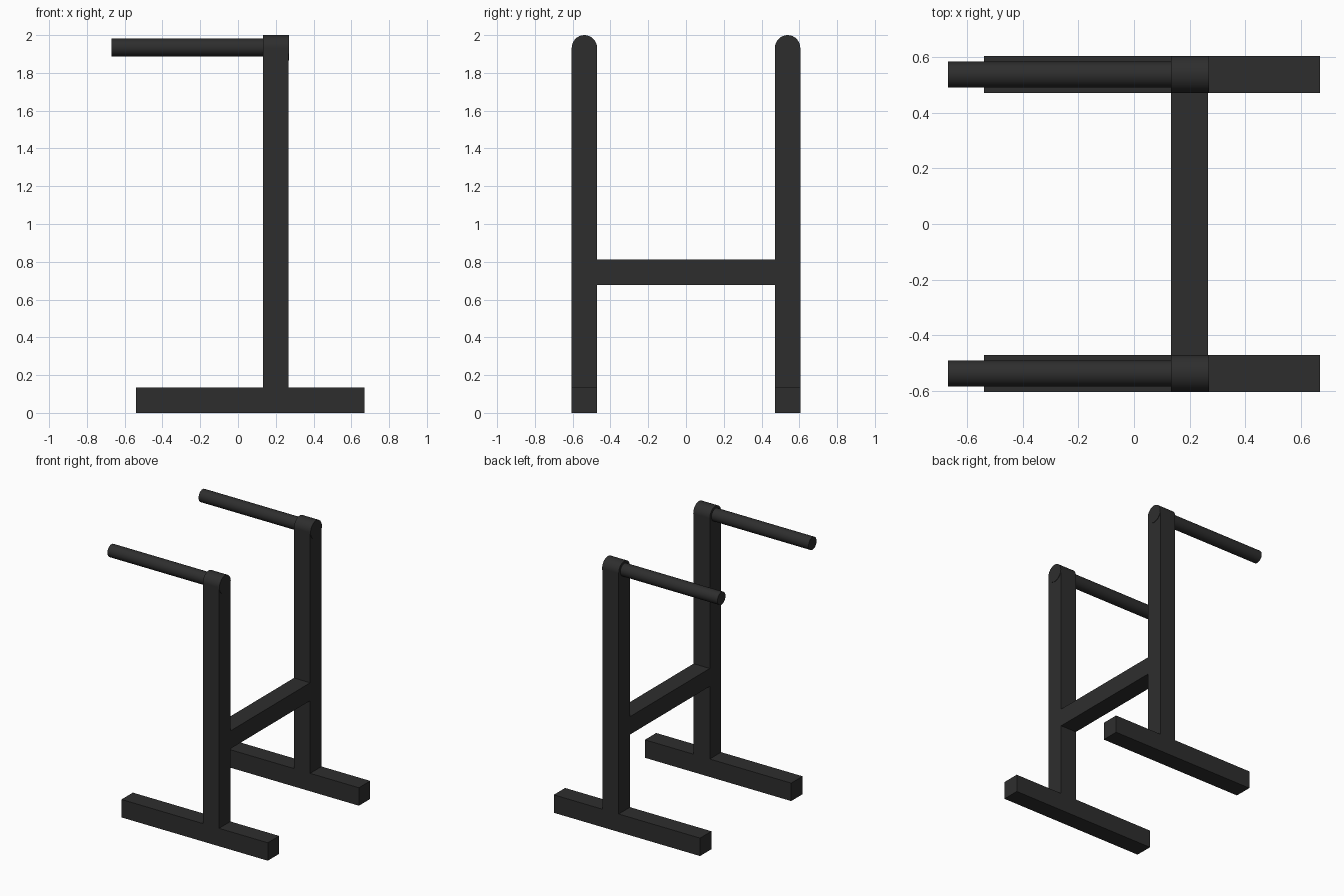
import bpy
import math

cube = bpy.data.objects.get("Cube")
if cube:
    bpy.data.objects.remove(cube, do_unlink=True)

# Dark powder-coated steel
steel = bpy.data.materials.new("charcoal_steel")
steel.use_nodes = True
colour = (0.027, 0.027, 0.027, 1)
steel.diffuse_color = colour
steel.node_tree.nodes["Principled BSDF"].inputs["Base Color"].default_value = colour

TUBE = 0.134      # square tube width
POST_X = 0.2
SIDE_Y = 0.538
GRIP_Z = 1.933


def finish(name):
    obj = bpy.context.object
    obj.name = name
    obj.data.materials.append(steel)
    return obj


def box(name, lo, hi):
    centre = [(a + b) / 2 for a, b in zip(lo, hi)]
    bpy.ops.mesh.primitive_cube_add(size=1, location=centre)
    obj = finish(name)
    obj.scale = [b - a for a, b in zip(lo, hi)]
    bpy.ops.object.transform_apply(location=False, rotation=False, scale=True)


def rod(name, x0, x1, y, z, radius):
    bpy.ops.mesh.primitive_cylinder_add(
        vertices=32, radius=radius, depth=x1 - x0,
        location=((x0 + x1) / 2, y, z), rotation=(0, math.pi / 2, 0))
    finish(name)
    bpy.ops.object.shade_smooth_by_angle(angle=math.radians(30))


half = TUBE / 2
for side, y in (("right", -SIDE_Y), ("left", SIDE_Y)):
    near, far = y - half, y + half
    # Floor runner and upright
    box(side + "_foot", (-0.54, near, 0), (0.67, far, TUBE))
    box(side + "_post", (POST_X - half, near, TUBE), (POST_X + half, far, GRIP_Z))
    # Rounded collar on the post, holding the grip bar
    rod(side + "_collar", POST_X - half, 0.27, y, GRIP_Z, half)
    rod(side + "_grip", -0.67, POST_X, y, GRIP_Z + 0.002, 0.047)

# Crossbar joining the uprights
box("crossbar", (POST_X - half, half - SIDE_Y, 0.677),
    (POST_X + half, SIDE_Y - half, 0.811))
